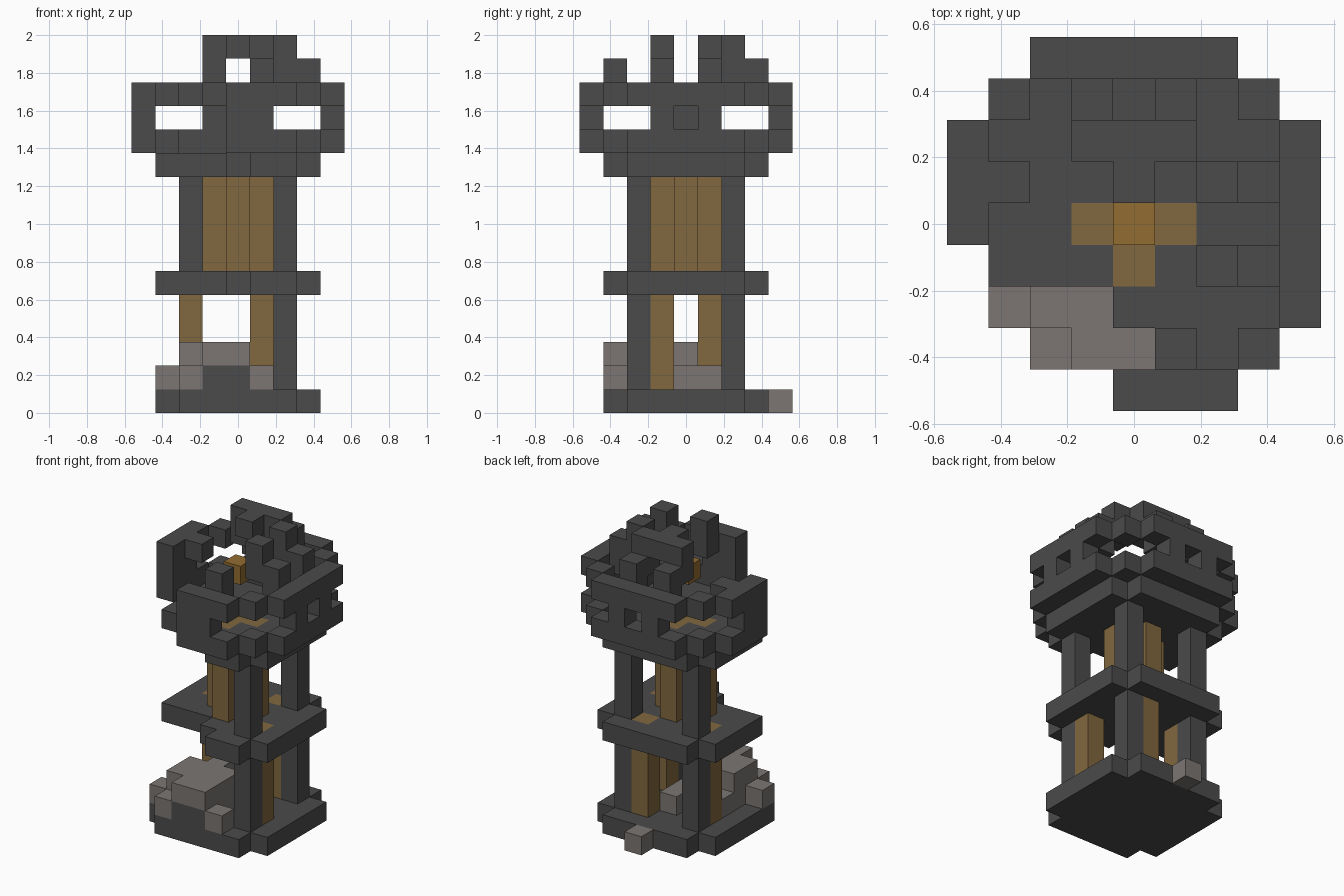
import bpy
import bmesh
from itertools import product
from mathutils import Vector

U = 0.125  # edge length of one block

old = bpy.data.objects.get("Cube")
if old:
    bpy.data.objects.remove(old, do_unlink=True)


def material(name, r, g, b):
    m = bpy.data.materials.new(name)
    m.use_nodes = True
    m.diffuse_color = (r, g, b, 1)
    node = m.node_tree.nodes["Principled BSDF"]
    node.inputs["Base Color"].default_value = (r, g, b, 1)
    node.inputs["Roughness"].default_value = 0.9
    return m


dark = material("dark stone", 0.07, 0.07, 0.07)
rubble = material("grey rubble", 0.2, 0.18, 0.168)
wood = material("brown timber", 0.22, 0.137, 0.05)
amber = material("amber core", 0.29, 0.15, 0.032)

parts = []


def part(name, mat, cells):
    parts.append((name, mat, set(cells)))


def column(spots, low, high):
    return {(x, y, z) for x, y in spots for z in range(low, high + 1)}


def block(xs, ys, zs):
    return set(product(range(xs[0], xs[1] + 1), range(ys[0], ys[1] + 1), range(zs[0], zs[1] + 1)))


# Plan shapes: floor slab, slab with collapsed corner, broken ring wall
span = range(-4, 5)
slab = {(x, y) for x, y in product(span, span)
        if max(abs(x), abs(y)) <= 3 and abs(x) + abs(y) < 6}
broken_slab = {(x, y) for x, y in slab if not (y <= -2 and x <= -3 - y)}
ring = {(x, y) for x, y in product(span, span)
        if x + y > -5 and ((max(abs(x), abs(y)) == 4 and min(abs(x), abs(y)) <= 2)
                           or abs(x) == abs(y) == 3)}
ring_piers = {(x, y) for x, y in ring
              if max(abs(x), abs(y)) == 4 and min(abs(x), abs(y)) == 1} | {(-4, 0), (0, -4)}

lower_timbers = {(2, -1), (1, 2), (-2, 1)}
upper_timbers = {(-1, 0), (1, 0), (0, -1), (0, 1), (0, 0)}
corners = {(2, -2), (2, 2), (-2, 2)}

# Base, corner posts and timbers
part("base", dark, column(slab, 0, 0))
part("lower_corner_posts", dark, column(corners, 1, 4))
part("lower_timbers", wood, column(lower_timbers, 1, 5))
part("middle_platform", dark, column(broken_slab - lower_timbers, 5, 5))
part("upper_corner_posts", dark, column(corners, 6, 9))
part("upper_timbers", wood, column(upper_timbers, 6, 10))
part("upper_floor", dark, column(broken_slab - upper_timbers, 10, 10))

# Crown wall with window gaps
part("crown_lower_ring", dark, column(ring, 11, 11))
part("crown_piers", dark, column(ring_piers, 12, 12))
part("crown_upper_ring", dark, column(ring, 13, 13))

# Stepped arches leaning in over the crown
outer = {(-1, 3), (1, 3), (3, -1), (3, 1), (1, -3)}
inner = {(-1, 2), (1, 2), (2, -1), (2, 1)}
part("arch_brackets", dark, column(outer | {(-3, 1)}, 13, 13))
part("arch_steps", dark, column(outer | inner, 14, 14))
part("arch_tops", dark, column(inner | {(0, 2), (0, 1)}, 15, 15))
part("floating_core", amber, {(0, 0, 13)})

# Fallen stones
part("fallen_wall", dark, block((-1, 0), (-3, -3), (1, 1)))
heap = block((-2, 0), (-2, 0), (1, 1)) | block((-1, 0), (-3, -1), (2, 2))
heap |= block((-2, -2), (-2, -1), (2, 2))
heap |= {(-3, -2, 1), (-2, -3, 1), (1, -3, 1), (0, 1, 1), (-1, 0, 2)}
part("rubble_heap", rubble, heap)
part("loose_stone", rubble, {(0, 4, 0)})

solid = set().union(*(cells for _, _, cells in parts))
directions = [Vector(d) for axis in ((1, 0, 0), (0, 1, 0), (0, 0, 1))
              for d in (axis, tuple(-a for a in axis))]

# Turn each set of blocks into a mesh of its exposed faces
for name, mat, cells in parts:
    bm = bmesh.new()
    for cell in sorted(cells):
        centre = Vector(cell) + Vector((0, 0, 0.5))
        for d in directions:
            if tuple(int(c + s) for c, s in zip(cell, d)) in solid:
                continue
            a = Vector((d.y, d.z, d.x))
            b = d.cross(a)
            quad = [centre + (d + a * i + b * j) / 2
                    for i, j in ((-1, -1), (1, -1), (1, 1), (-1, 1))]
            bm.faces.new([bm.verts.new(p * U) for p in quad])
    bmesh.ops.remove_doubles(bm, verts=bm.verts, dist=0.001)
    mesh = bpy.data.meshes.new(name)
    bm.to_mesh(mesh)
    bm.free()
    mesh.materials.append(mat)
    bpy.context.collection.objects.link(bpy.data.objects.new(name, mesh))
